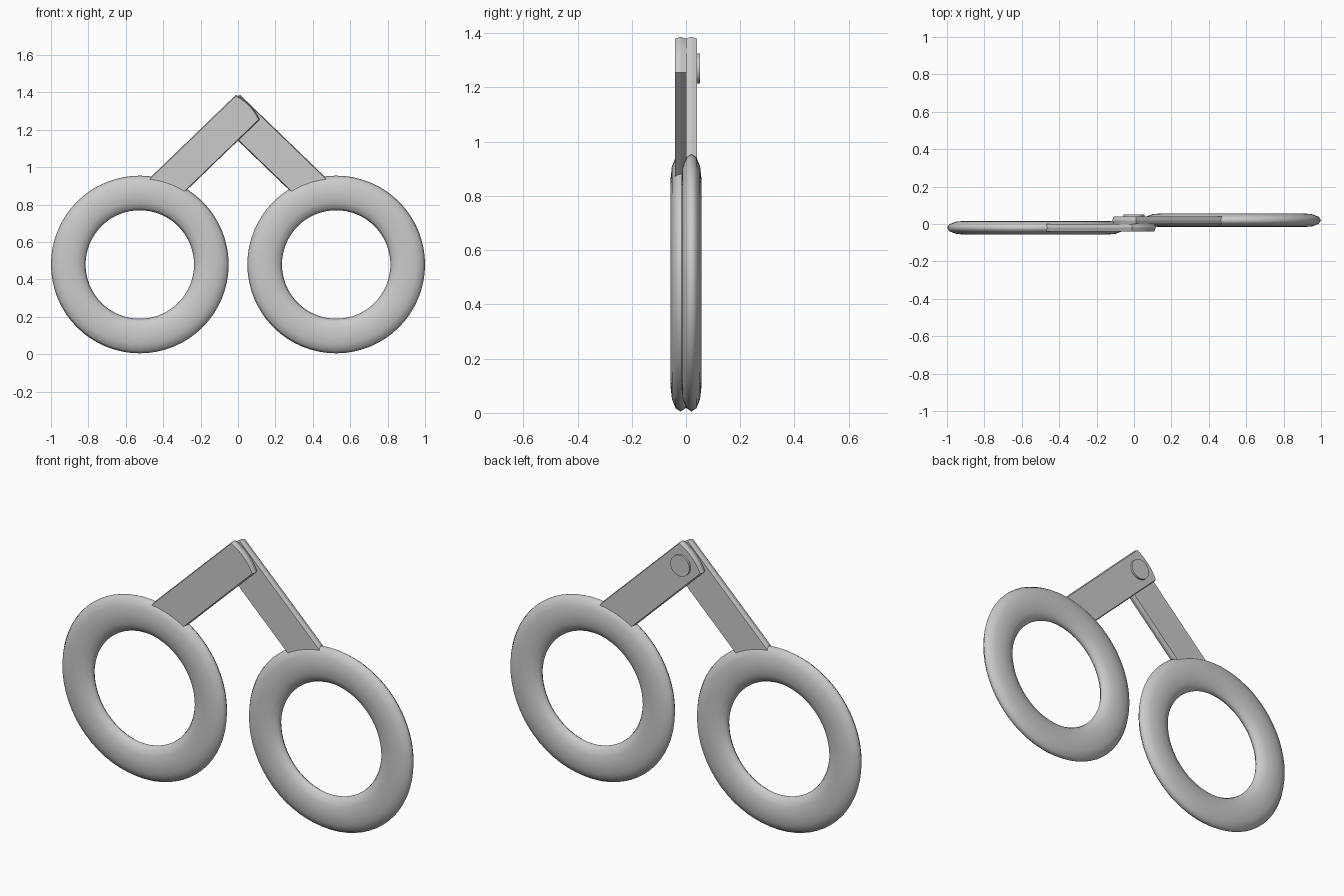
import bpy, bmesh
from math import sin, cos, pi, radians
from mathutils import Matrix, Vector

if "Cube" in bpy.data.objects:
    bpy.data.objects.remove(bpy.data.objects["Cube"])

PIVOT_Z = 1.27


def mesh_object(name, bm, smooth=35):
    bmesh.ops.recalc_face_normals(bm, faces=bm.faces)
    me = bpy.data.meshes.new(name)
    bm.to_mesh(me)
    bm.free()
    ob = bpy.data.objects.new(name, me)
    bpy.context.collection.objects.link(ob)
    bpy.ops.object.select_all(action='DESELECT')
    ob.select_set(True)
    bpy.context.view_layer.objects.active = ob
    bpy.ops.object.shade_smooth_by_angle(angle=radians(smooth))
    return ob


def bridge(bm, loops, closed):
    n = len(loops[0])
    pairs = zip(loops, loops[1:] + loops[:1]) if closed else zip(loops, loops[1:])
    for a, b in pairs:
        for i in range(n):
            j = (i + 1) % n
            bm.faces.new((a[i], a[j], b[j], b[i]))


# Finger ring: torus with a flattened elliptical section
def ring(name, side):
    bm = bmesh.new()
    loops = []
    for i in range(64):
        a = 2 * pi * i / 64
        loop = []
        for j in range(12):
            t = 2 * pi * j / 12
            r = 0.3825 + 0.0925 * cos(t)
            loop.append(bm.verts.new((side * 0.525 + r * cos(a),
                                      side * 0.02 + 0.037 * sin(t),
                                      0.48 + r * sin(a))))
        loops.append(loop)
    bridge(bm, loops, True)
    mesh_object(name, bm, 70)


# Flat arm: slightly ridged edges and a shallow rounded tip past the pivot
def arm(name, side):
    bm = bmesh.new()
    a = radians(44)
    loops = []
    for depth, inset in ((-0.04, 0.005), (-0.02, 0), (0, 0.005)):
        w = 0.092 - inset
        outline = [(-0.60, w), (-0.53, -w)]
        for k in range(9):
            s = -1 + k / 4
            outline.append((0.073 - inset + 0.015 * (1 - s * s), s * w))
        loops.append([bm.verts.new((-side * (u * cos(a) - v * sin(a)),
                                    -side * depth,
                                    PIVOT_Z + u * sin(a) + v * cos(a)))
                      for u, v in outline])
    bridge(bm, loops, False)
    bm.faces.new(loops[0])
    bm.faces.new(loops[-1])
    mesh_object(name, bm, 20)


for label, side in (("left", -1), ("right", 1)):
    ring(label + "_finger_ring", side)
    arm(label + "_arm", side)

# Pivot pin through both arms, showing at the back
bm = bmesh.new()
bmesh.ops.create_cone(bm, cap_ends=True, segments=32, radius1=0.055, radius2=0.055,
                      depth=0.08,
                      matrix=Matrix.Translation(Vector((0, 0.011, PIVOT_Z)))
                      @ Matrix.Rotation(pi / 2, 4, 'X'))
mesh_object("pivot_pin", bm)
